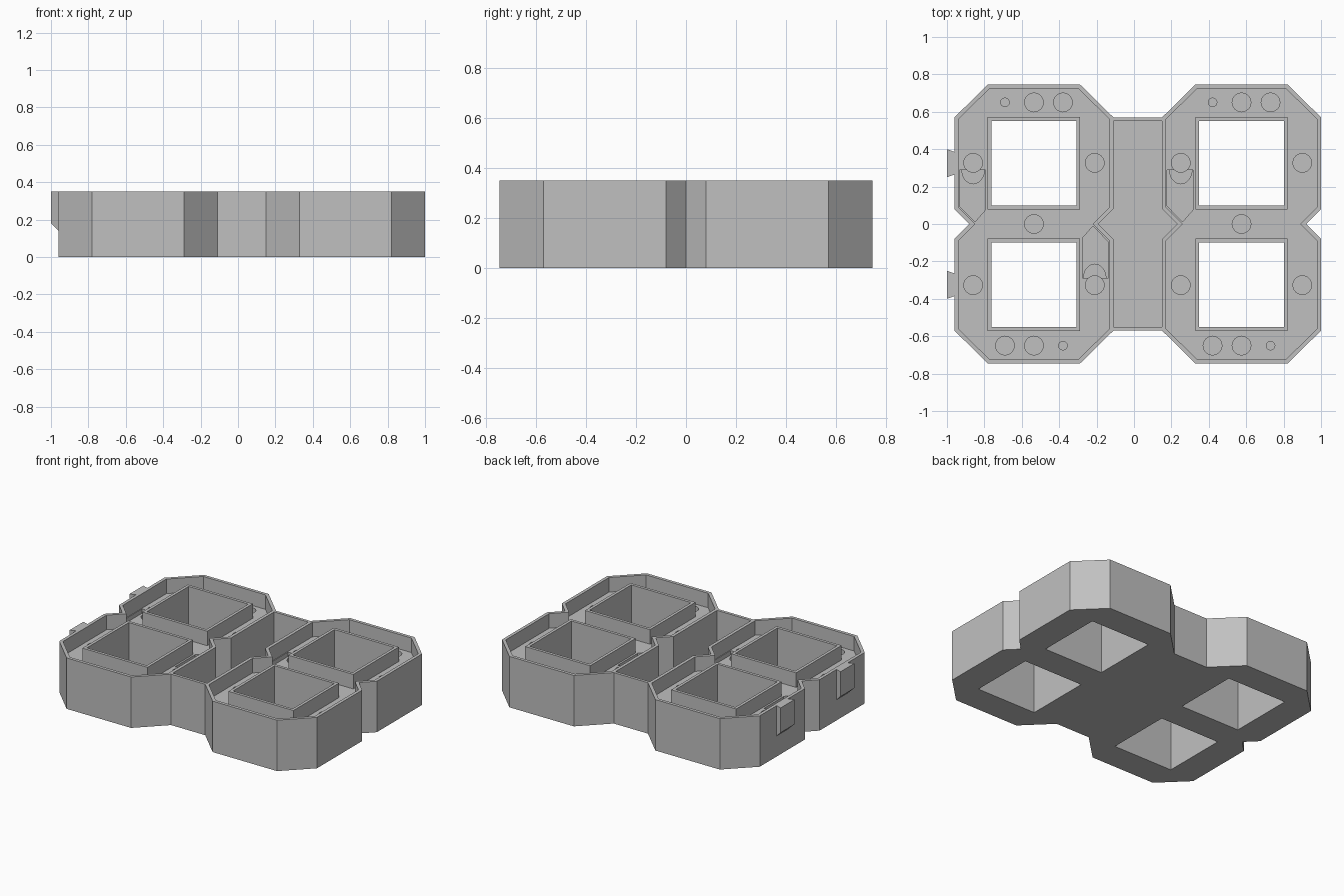
import bpy, bmesh, math

cube = bpy.data.objects.get("Cube")
if cube:
    bpy.data.objects.remove(cube, do_unlink=True)

HEIGHT, DECK, MID = 0.35, 0.25, 0.02
HALVES = (MID - 0.555, MID + 0.555)      # centres of the two cell pairs
CELL_Y = 0.325

grey = bpy.data.materials.new("plastic grey")
grey.use_nodes = True
colour = (0.53, 0.53, 0.53, 1)
grey.diffuse_color = colour
grey.node_tree.nodes["Principled BSDF"].inputs["Base Color"].default_value = colour


def prisms(name, outlines, z0, z1):
    """One object holding an upright prism for every outline."""
    bm = bmesh.new()
    for pts in outlines:
        face = bm.faces.new([bm.verts.new((x, y, z0)) for x, y in pts])
        new = bmesh.ops.extrude_face_region(bm, geom=[face])["geom"]
        for v in new:
            if isinstance(v, bmesh.types.BMVert):
                v.co.z = z1
    bmesh.ops.recalc_face_normals(bm, faces=bm.faces)
    mesh = bpy.data.meshes.new(name)
    bm.to_mesh(mesh)
    bm.free()
    mesh.materials.append(grey)
    obj = bpy.data.objects.new(name, mesh)
    bpy.context.collection.objects.link(obj)
    return obj


def mirrored(quarter, cx):
    """Closed outline from its upper right quarter, last point on y = 0."""
    right = quarter + [(x, -y) for x, y in quarter[-2::-1]]
    left = [(-x, -y) for x, y in right]
    if quarter[0][0] == 0:
        left = left[1:-1]
    return [(cx + x, y) for x, y in right + left]


def rect(cx, cy, w, h):
    return [(cx - w, cy - h), (cx + w, cy - h), (cx + w, cy + h), (cx - w, cy + h)]


def circle(cx, cy, r, n=24):
    return [(cx + r * math.cos(math.tau * i / n), cy + r * math.sin(math.tau * i / n))
            for i in range(n)]


def place(pts, cx, turn):
    """Shift an outline into a half, turned by 180 degrees when turn is -1."""
    return [(cx + turn * x, turn * y) for x, y in pts]


def combine(target, tool, operation="DIFFERENCE"):
    tool.hide_render = True
    mod = target.modifiers.new(tool.name, "BOOLEAN")
    mod.operation, mod.solver, mod.object = operation, "EXACT", tool
    bpy.context.view_layer.objects.active = target
    bpy.ops.object.modifier_apply(modifier=mod.name)
    bpy.data.objects.remove(tool, do_unlink=True)


# Body: joined octagons with a neck between the two pairs
outline = [(0.13, 0.57), (0.31, 0.747), (0.80, 0.747), (0.98, 0.57), (0.98, 0.08), (0.90, 0)]
body = prisms("housing", [mirrored(outline, MID)], 0, HEIGHT)

# Sunken decks inside the thin outer walls
tray = [(0.236, 0.725), (0.403, 0.561), (0.403, 0.089), (0.314, 0)]
combine(body, prisms("tray_cut", [mirrored(tray, c) for c in HALVES], DECK, 0.5))

# Deep pocket in the middle
pocket = [(0.13, 0.55), (0.13, 0.08), (0.21, 0)]
combine(body, prisms("pocket_cut", [mirrored(pocket, MID)], 0.022, 0.5))

# Shallow channels with rounded catches, in three of the cells
hooks = [(HALVES[0], 1), (HALVES[0], -1), (HALVES[1], 1)]
channel = [(-0.398, 0.29), (-0.398, 0.096), (-0.315, 0.012), (-0.26, 0.075), (-0.26, 0.29)]
arc = [math.pi * (1 + i / 12) for i in range(13)]
catch = [(-0.325 + 0.06 * math.cos(a), 0.288 + 0.073 * math.sin(a)) for a in arc]
combine(body, prisms("channel_cut", [place(channel, *h) for h in hooks], 0.22, 0.5))
combine(body, prisms("catch_cut", [place(catch, *h) for h in hooks], 0.16, 0.5))

# Round sockets in the decks
holes = [(-0.155, 0.65, 0.023), (0, 0.65, 0.05), (0.155, 0.65, 0.05),
         (-0.325, 0.327, 0.05), (0.325, 0.327, 0.05)]
sockets = [circle(c, 0, 0.05) for c in HALVES]
for c in HALVES:
    for turn in (1, -1):
        sockets += [place(circle(x, y, r), c, turn) for x, y, r in holes]
combine(body, prisms("socket_cut", sockets, 0.12, 0.5))

# Square sleeves, open from top to bottom
cells = [(c, s * CELL_Y) for c in HALVES for s in (1, -1)]
combine(body, prisms("sleeves", [rect(*c, 0.247, 0.247) for c in cells], 0.1, HEIGHT), "UNION")
combine(body, prisms("window_cut", [rect(*c, 0.227, 0.227) for c in cells], -0.1, 0.5))

# Flared clips on the right side, sloped underneath
for label, s in (("back", 1), ("front", -1)):
    y = s * CELL_Y
    shape = [(-1, y - 0.075), (-0.958, y - 0.06), (-0.958, y + 0.06), (-1, y + 0.075)]
    clip = prisms(label + "_clip", [shape], 0.14, HEIGHT)
    for v in clip.data.vertices:
        if v.co.x < -0.99 and v.co.z < 0.2:
            v.co.z = 0.18
